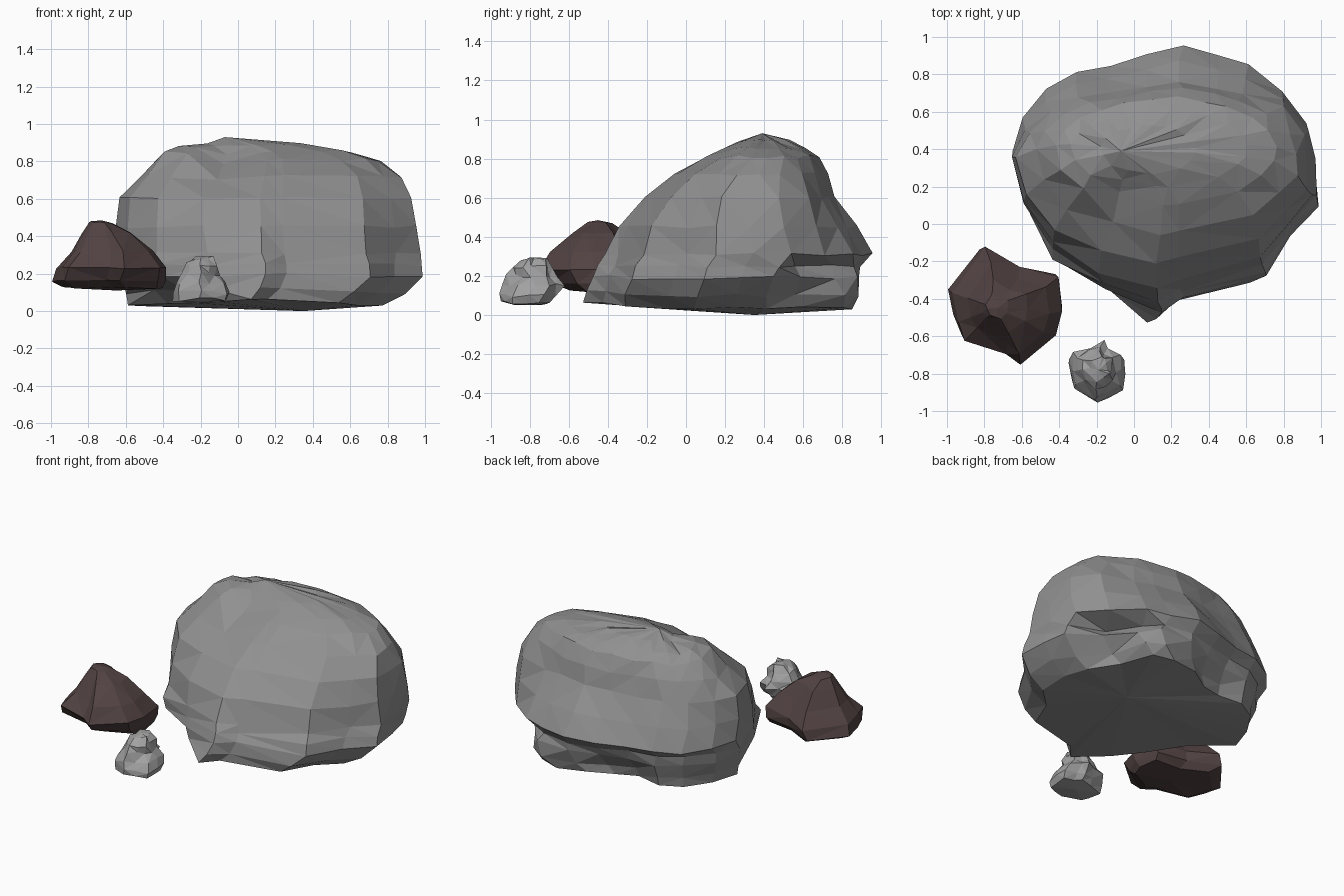
import bpy, bmesh, math, random
from mathutils import Vector

if "Cube" in bpy.data.objects:
    bpy.data.objects.remove(bpy.data.objects["Cube"])


def material(name, colour):
    mat = bpy.data.materials.new(name)
    mat.use_nodes = True
    mat.diffuse_color = (*colour, 1)
    mat.node_tree.nodes["Principled BSDF"].inputs["Base Color"].default_value = (*colour, 1)
    return mat


def unit_outline(points):
    """Rescale a plan outline so that it fills the square from -1 to 1."""
    xs, ys = zip(*points)
    fit = lambda v, vals: 2 * (v - min(vals)) / (max(vals) - min(vals)) - 1
    return [Vector((fit(x, xs), fit(y, ys))) for x, y in points]


def rock(name, mat, outline, levels, bottom, top, dents, jitter, rounding, seed):
    """Loft an outline through levels (z, x min, x max, y min, y max), then dent and facet it."""
    rng = random.Random(seed)
    shape = unit_outline(outline)
    bm = bmesh.new()
    rings = []
    for i, (z, x0, x1, y0, y1) in enumerate(levels):
        blend = rounding * i / (len(levels) - 1)
        ring = []
        for p in shape:
            u = p.lerp(p.normalized() * 1.03, blend)
            co = Vector(((x0 + x1 + u.x * (x1 - x0)) / 2, (y0 + y1 + u.y * (y1 - y0)) / 2, z))
            co += Vector([rng.uniform(-jitter, jitter) for axis in co])
            ring.append(bm.verts.new(co))
        rings.append(ring)
    count = len(shape)
    low, high = bm.verts.new(bottom), bm.verts.new(top)
    for k in range(count):
        n = (k + 1) % count
        for a, b in zip(rings, rings[1:]):
            bm.faces.new((a[k], a[n], b[n], b[k]))
        bm.faces.new((low, rings[0][n], rings[0][k]))
        bm.faces.new((high, rings[-1][k], rings[-1][n]))
    # Chips, clefts and bulges: centre, width, height, push
    for centre, width, height, push in dents:
        for v in bm.verts:
            d = v.co - Vector(centre)
            near = 1 - math.hypot(d.x / width, d.y / width, d.z / height)
            if near > 0 and v not in (low, high):
                v.co += Vector(push) * min(1, near * 1.5)
    for v in bm.verts:
        v.co.z = max(v.co.z, low.co.z)
    bmesh.ops.triangulate(bm, faces=bm.faces[:], quad_method="SHORT_EDGE")
    bmesh.ops.recalc_face_normals(bm, faces=bm.faces[:])
    mesh = bpy.data.meshes.new(name)
    bm.to_mesh(mesh)
    bm.free()
    mesh.materials.append(mat)
    obj = bpy.data.objects.new(name, mesh)
    bpy.context.collection.objects.link(obj)


grey = material("stone grey", (0.28, 0.28, 0.28))
pale = material("pale stone grey", (0.36, 0.36, 0.36))
brown = material("dark reddish brown", (0.085, 0.055, 0.055))

# Large boulder with a sloping front, a shoulder beside the peak and an undercut base
rock("large_boulder", grey,
     [(.14, -.52), (.25, -.41), (.69, -.3), (.82, -.06), (.99, .09), (.97, .3), (.94, .5),
      (.8, .69), (.62, .85), (.47, .9), (.27, .96), (.08, .87), (-.1, .81), (-.3, .8),
      (-.46, .71), (-.58, .53), (-.65, .34), (-.55, .05), (-.43, -.23), (-.15, -.38)],
     [(.035, -.58, .78, -.52, .86), (.1, -.6, .9, -.51, .87), (.19, -.63, .99, -.47, .88),
      (.25, -.64, .98, -.44, .89), (.31, -.65, .97, -.41, .955), (.45, -.65, .95, -.34, .86),
      (.6, -.62, .92, -.21, .76), (.72, -.52, .86, -.06, .72), (.81, -.41, .75, .1, .67),
      (.855, -.33, .6, .2, .6), (.89, -.17, .33, .27, .52)],
     (.35, .35, 0), (-.07, .39, .93),
     [((.14, -.52, .05), .5, .2, (0, 0, .03)),
      # Undercut at the front right and back of the base
      ((-.42, -.2, .03), .45, .16, (.16, .1, .01)),
      ((0, .85, .04), .35, .16, (0, -.06, 0)),
      ((.45, .82, .08), .2, .2, (.05, .07, 0)),
      ((.8, .62, .12), .3, .16, (-.08, -.07, 0)),
      # Low crevice at the back left
      ((.75, .7, .25), .3, .05, (-.08, -.08, 0)),
      # Front cleft, raised shoulder and side facets
      ((-.03, .1, .77), .22, .15, (.01, .04, -.03)),
      ((-.36, .27, .83), .22, .14, (0, -.02, .035)),
      ((-.47, -.1, .45), .3, .2, (.03, .03, 0)),
      ((.83, .62, .55), .3, .22, (.045, .035, 0))],
     .009, .85, 4)

# Brown rock with a steep front and an undercut base
rock("brown_rock", brown,
     [(-.82, -.12), (-1, -.37), (-.97, -.52), (-.93, -.63), (-.7, -.69), (-.62, -.75),
      (-.42, -.6), (-.38, -.47), (-.41, -.28), (-.62, -.24)],
     [(.125, -.93, -.4, -.6, -.2), (.16, -1, -.39, -.69, -.13), (.23, -.97, -.38, -.75, -.12),
      (.32, -.89, -.45, -.69, -.21), (.42, -.83, -.57, -.58, -.3), (.475, -.79, -.67, -.51, -.37)],
     (-.65, -.42, .11), (-.73, -.45, .485),
     [((-.8, -.62, .35), .16, .16, (0, .05, 0))],
     .006, .2, 2)

# Small craggy rock
rock("small_rock", pale,
     [(-.16, -.62), (-.24, -.65), (-.35, -.69), (-.34, -.79), (-.32, -.87), (-.2, -.95),
      (-.13, -.92), (-.05, -.88), (-.05, -.79), (-.06, -.69), (-.13, -.67)],
     [(.06, -.34, -.06, -.95, -.69), (.1, -.35, -.05, -.95, -.66), (.15, -.33, -.07, -.93, -.63),
      (.2, -.3, -.1, -.91, -.65), (.25, -.27, -.12, -.88, -.68), (.285, -.24, -.14, -.84, -.71)],
     (-.2, -.8, .05), (-.19, -.78, .295),
     [((-.3, -.9, .2), .08, .08, (.02, .02, 0)), ((-.1, -.88, .18), .08, .08, (-.02, .02, 0))],
     .011, .3, 7)
